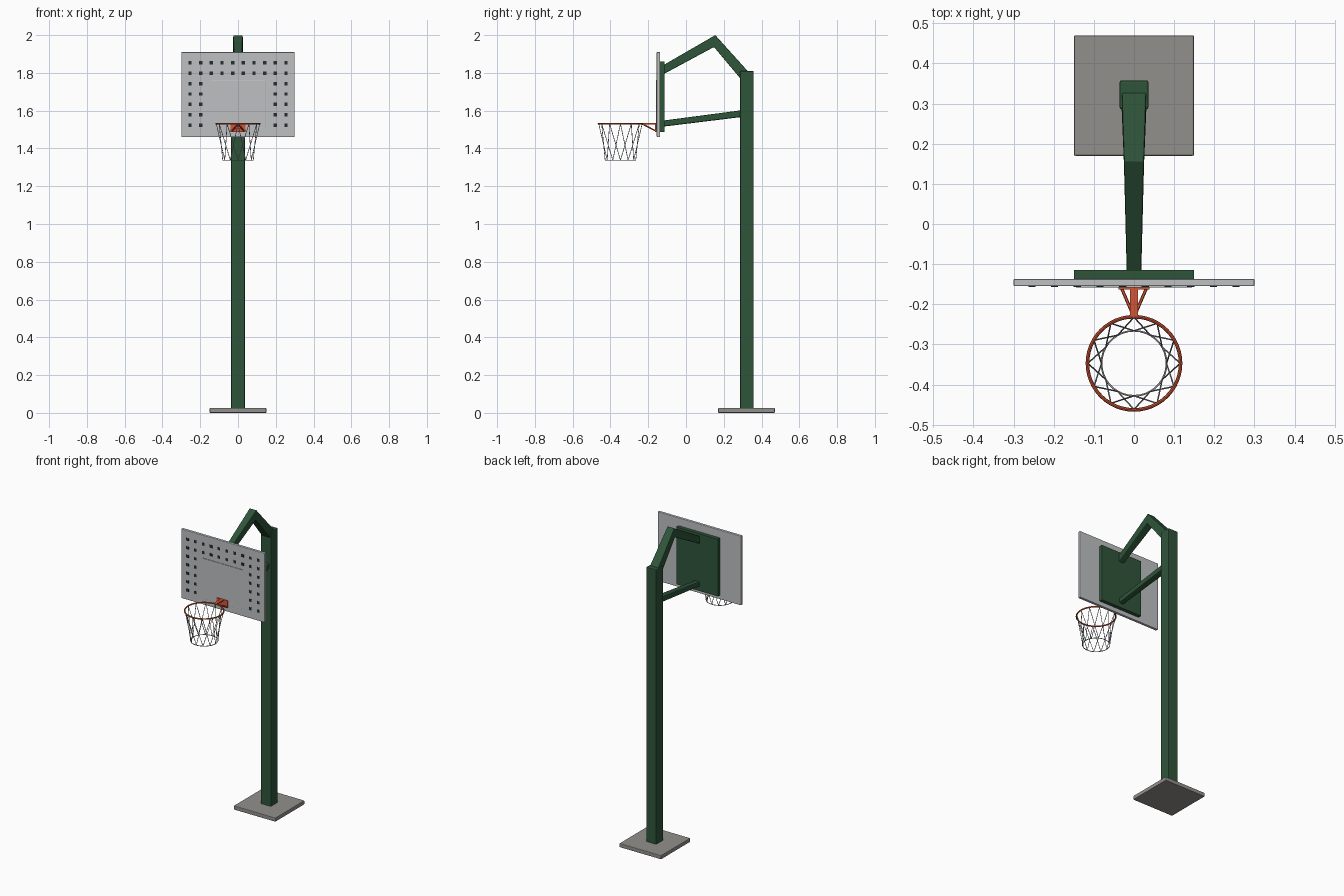
import bpy, bmesh, math
from mathutils import Vector

cube = bpy.data.objects.get("Cube")
if cube:
    bpy.data.objects.remove(cube, do_unlink=True)


def material(name, rgb):
    m = bpy.data.materials.new(name)
    m.use_nodes = True
    m.diffuse_color = (*rgb, 1)
    bsdf = next(n for n in m.node_tree.nodes if n.type == 'BSDF_PRINCIPLED')
    bsdf.inputs["Base Color"].default_value = (*rgb, 1)
    return m


green = material("dark green paint", (0.028, 0.09, 0.042))
board_grey = material("light grey board", (0.52, 0.53, 0.54))
concrete = material("concrete", (0.29, 0.28, 0.26))
orange = material("orange paint", (0.65, 0.09, 0.035))
black = material("dark holes", (0.02, 0.025, 0.03))
cord = material("net cord", (0.5, 0.5, 0.5))


def finish(name, bm, mat, bevel=0):
    bmesh.ops.recalc_face_normals(bm, faces=bm.faces)
    me = bpy.data.meshes.new(name)
    bm.to_mesh(me)
    bm.free()
    me.materials.append(mat)
    ob = bpy.data.objects.new(name, me)
    bpy.context.collection.objects.link(ob)
    if bevel:
        mod = ob.modifiers.new("Bevel", 'BEVEL')
        mod.width = bevel
        mod.segments = 2
    return ob


def add_box(bm, lo, hi):
    verts = bmesh.ops.create_cube(bm, size=1)["verts"]
    for v in verts:
        v.co = Vector([(l + h) / 2 + c * (h - l) for l, h, c in zip(lo, hi, v.co)])


def box(name, lo, hi, mat, bevel=0):
    bm = bmesh.new()
    add_box(bm, lo, hi)
    return finish(name, bm, mat, bevel)


def beam(name, sections, mat, bevel):
    """Square beam through sections of (half width, top y, top z, bottom y, bottom z)."""
    bm = bmesh.new()
    rings = []
    for w, ty, tz, by, bz in sections:
        rings.append([bm.verts.new(p) for p in
                      ((-w, ty, tz), (w, ty, tz), (w, by, bz), (-w, by, bz))])
    for a, b in zip(rings, rings[1:]):
        for i in range(4):
            j = (i + 1) % 4
            bm.faces.new((a[i], a[j], b[j], b[i]))
    bm.faces.new(rings[0])
    bm.faces.new(rings[-1])
    return finish(name, bm, mat, bevel)


def tubes(name, paths, radius, mat, closed=False, sides=1):
    """Round rods along a list of point paths, turned into a mesh."""
    cu = bpy.data.curves.new(name, 'CURVE')
    cu.dimensions = '3D'
    cu.bevel_depth = radius
    cu.bevel_resolution = sides
    cu.use_fill_caps = True
    for path in paths:
        sp = cu.splines.new('POLY')
        sp.points.add(len(path) - 1)
        for p, co in zip(sp.points, path):
            p.co = (*co, 1)
        sp.use_cyclic_u = closed
    cu.materials.append(mat)
    ob = bpy.data.objects.new(name, cu)
    bpy.context.collection.objects.link(ob)
    bpy.ops.object.select_all(action='DESELECT')
    ob.select_set(True)
    bpy.context.view_layer.objects.active = ob
    bpy.ops.object.convert(target='MESH')
    bpy.ops.object.shade_smooth_by_angle()


# Stand
box("base_plate", (-0.15, 0.17, 0), (0.15, 0.47, 0.026), concrete, 0.004)
box("post", (-0.036, 0.286, 0.02), (0.036, 0.358, 1.81), green, 0.005)

# Bent upper arm and straight lower arm
beam("upper_arm", [(0.031, 0.34, 1.795, 0.288, 1.77),
                   (0.025, 0.155, 2.0, 0.148, 1.937),
                   (0.018, -0.125, 1.838, -0.125, 1.79)], green, 0.004)
beam("lower_arm", [(0.022, 0.3, 1.603, 0.3, 1.567),
                   (0.017, -0.125, 1.547, -0.125, 1.515)], green, 0.006)

# Backboard with rear plate and raised target panel
box("rear_plate", (-0.15, -0.138, 1.487), (0.15, -0.114, 1.86), green, 0.002)
box("backboard", (-0.3, -0.155, 1.46), (0.3, -0.137, 1.91), board_grey, 0.003)
box("target_panel", (-0.145, -0.158, 1.5), (0.145, -0.15, 1.762), board_grey, 0.001)

# Perforations: two full rows on top, two columns down each side
bm = bmesh.new()
for row in range(7):
    for col in range(10):
        if row < 2 or col in (0, 1, 8, 9):
            x = (col - 4.5) * 0.0565
            z = 1.853 - row * 0.055
            add_box(bm, (x - 0.009, -0.1565, z - 0.009), (x + 0.009, -0.154, z + 0.009))
finish("board_holes", bm, black)

# Hoop bracket: plate, central bar and two braces
box("hoop_mount_plate", (-0.039, -0.163, 1.487), (0.039, -0.156, 1.535), orange)
box("hoop_bar", (-0.01, -0.234, 1.527), (0.01, -0.158, 1.535), orange)
tubes("hoop_braces", [[(s * 0.031, -0.16, 1.493), (0, -0.232, 1.53)] for s in (-1, 1)],
      0.004, orange)

# Hoop and net
HOOP_Y, HOOP_Z, NET_Z = -0.347, 1.531, 1.338
STRANDS = 12


def ring_point(radius, z, angle):
    return (radius * math.sin(angle), HOOP_Y + radius * math.cos(angle), z)


def ring(radius, z, n):
    return [ring_point(radius, z, math.tau * i / n) for i in range(n)]


tubes("hoop", [ring(0.116, HOOP_Z, 48)], 0.0045, orange, closed=True, sides=2)
tubes("net_hem", [ring(0.081, NET_Z, 36)], 0.0022, cord, closed=True)

strands = []
for i in range(STRANDS):
    start = math.tau * i / STRANDS
    for turn in (-1, 1):
        end = start + turn * math.tau / STRANDS
        strands.append([ring_point(0.115, HOOP_Z, start), ring_point(0.081, NET_Z, end)])
tubes("net_strands", strands, 0.0018, cord)
